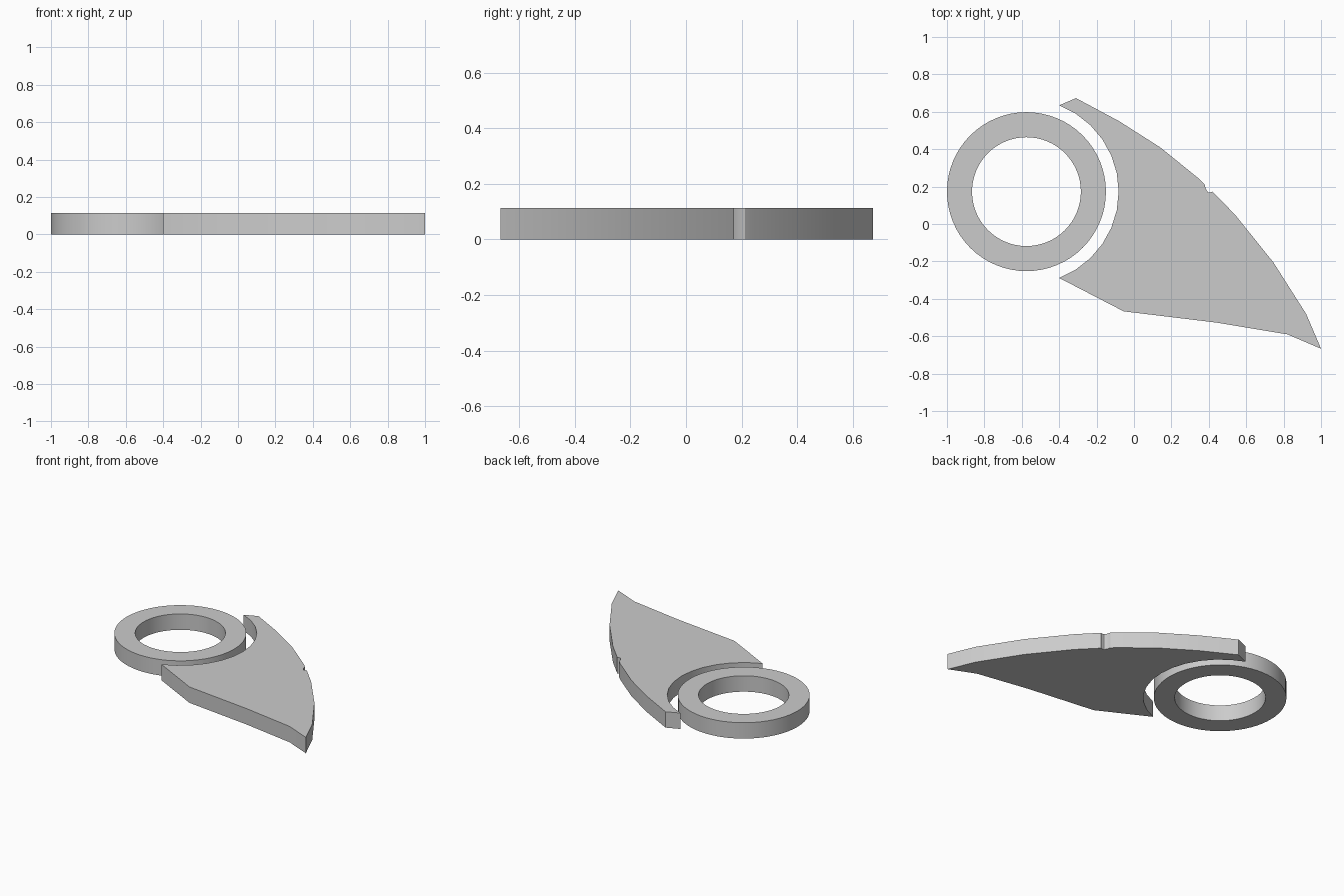
import bpy
import bmesh
import math

HEIGHT = 0.113
CENTRE = (-0.575, 0.173)

cube = bpy.data.objects.get("Cube")
if cube:
    bpy.data.objects.remove(cube, do_unlink=True)

grey = bpy.data.materials.new("plain grey")
grey.use_nodes = True
colour = (0.6, 0.6, 0.6, 1)
grey.diffuse_color = colour
grey.node_tree.nodes["Principled BSDF"].inputs["Base Color"].default_value = colour


def arc(radius, start, end, steps):
    """Points on an arc around the ring centre, angles in degrees."""
    points = []
    for i in range(steps + 1):
        a = math.radians(start + (end - start) * i / steps)
        points.append((CENTRE[0] + radius * math.cos(a), CENTRE[1] + radius * math.sin(a)))
    return points


def finish(name, bm):
    bmesh.ops.recalc_face_normals(bm, faces=bm.faces)
    mesh = bpy.data.meshes.new(name)
    bm.to_mesh(mesh)
    bm.free()
    mesh.materials.append(grey)
    obj = bpy.data.objects.new(name, mesh)
    bpy.context.collection.objects.link(obj)
    bpy.ops.object.select_all(action="DESELECT")
    obj.select_set(True)
    bpy.context.view_layer.objects.active = obj
    bpy.ops.object.shade_smooth_by_angle(angle=math.radians(30))


# Finger ring: a rectangular section swept round the centre
bm = bmesh.new()
SIDES = 64
outer = arc(0.425, 0, 360, SIDES)[:-1]
inner = arc(0.291, 0, 360, SIDES)[:-1]
loops = [[bm.verts.new((x, y, z)) for x, y in pts]
         for pts, z in ((outer, 0), (outer, HEIGHT), (inner, HEIGHT), (inner, 0))]
for k in range(4):
    a, b = loops[k], loops[(k + 1) % 4]
    for i in range(SIDES):
        j = (i + 1) % SIDES
        bm.faces.new((a[i], a[j], b[j], b[i]))
finish("ring", bm)

# Blade: curved back with a small notch, pointed tip, hollow beside the ring
back_edge = [(-0.31, 0.673), (-0.08, 0.55), (0.14, 0.41), (0.35, 0.24)]
notch = [(0.377, 0.213), (0.383, 0.19), (0.395, 0.17), (0.405, 0.168), (0.42, 0.173)]
lower_edge = [(0.54, 0.05), (0.745, -0.205), (0.92, -0.48), (1.0, -0.667),
              (0.82, -0.59), (0.44, -0.527), (-0.055, -0.467)]
outline = back_edge + notch + lower_edge + arc(0.493, -69.3, 69.3, 12)
bm = bmesh.new()
base = bm.faces.new([bm.verts.new((x, y, 0)) for x, y in outline])
top = bmesh.ops.extrude_face_region(bm, geom=[base], use_keep_orig=True)
bmesh.ops.translate(bm, vec=(0, 0, HEIGHT),
                    verts=[v for v in top["geom"] if isinstance(v, bmesh.types.BMVert)])
finish("blade", bm)
